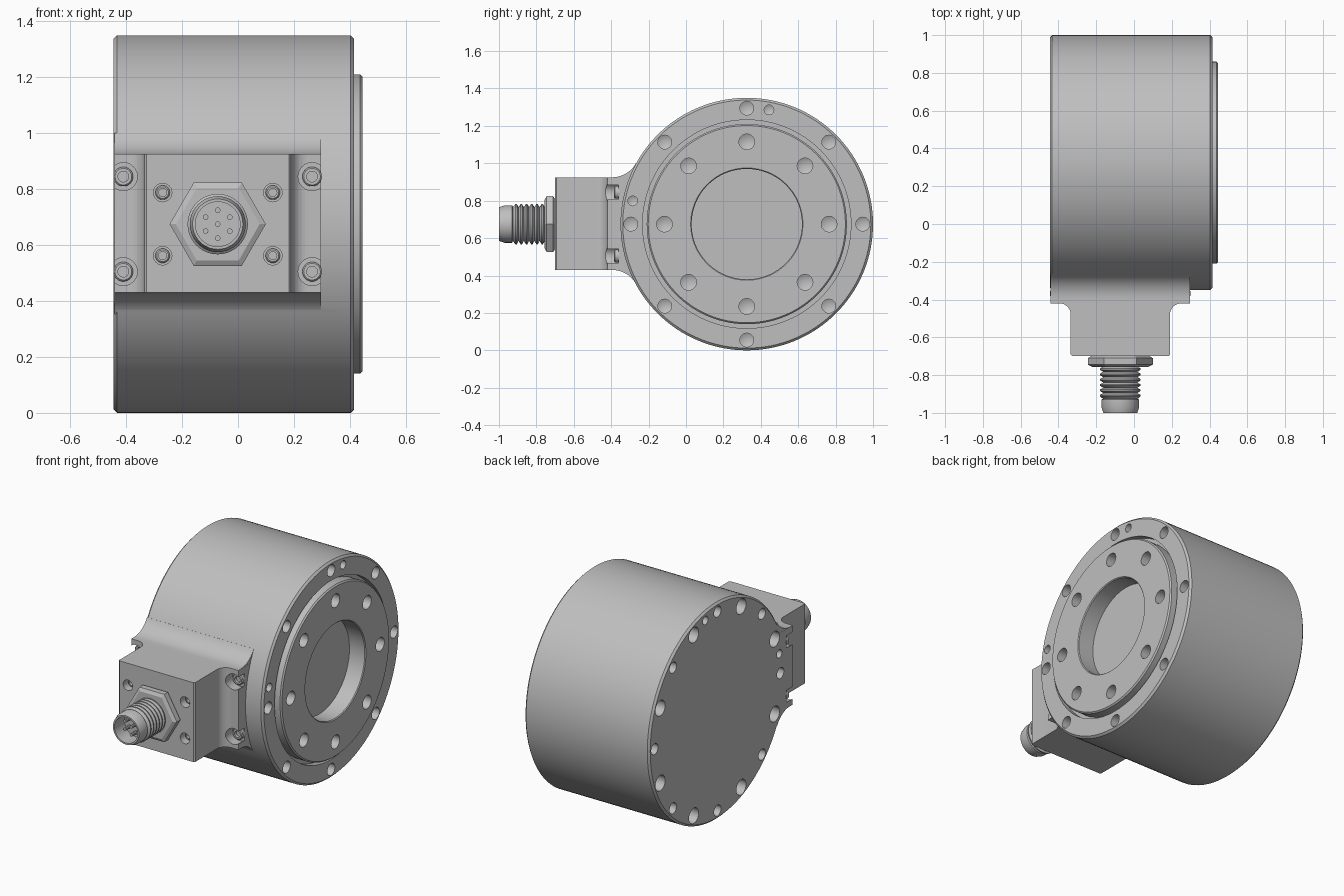
import bpy, bmesh, math
from mathutils import Matrix, Vector

if "Cube" in bpy.data.objects:
    bpy.data.objects.remove(bpy.data.objects["Cube"], do_unlink=True)

steel = bpy.data.materials.new("grey metal")
steel.use_nodes = True
GREY = (0.52, 0.52, 0.52, 1)
steel.diffuse_color = GREY
steel.node_tree.nodes["Principled BSDF"].inputs["Base Color"].default_value = GREY

CY, CZ, R = 0.325, 0.675, 0.675      # drum axis and radius
CX = -0.0725                         # connector block centre
BACK, FACE, PLATE = -0.445, 0.415, 0.445
TO_X = Matrix.Rotation(math.pi / 2, 4, 'Y')
TO_FRONT = Matrix.Rotation(math.pi / 2, 4, 'X')


def lathe(bm, profile, at, turn, steps=32):
    """Spin (distance, radius) points round an axis and place the solid."""
    part = bmesh.new()
    vs = [part.verts.new((r, 0, d)) for d, r in profile]
    es = [part.edges.new(p) for p in zip(vs, vs[1:])]
    bmesh.ops.spin(part, geom=vs + es, cent=(0, 0, 0), axis=(0, 0, 1),
                   angle=2 * math.pi, steps=steps)
    bmesh.ops.remove_doubles(part, verts=part.verts, dist=1e-5)
    bmesh.ops.recalc_face_normals(part, faces=part.faces)
    part.transform(Matrix.Translation(at) @ turn)
    tmp = bpy.data.meshes.new("tmp")
    part.to_mesh(tmp)
    part.free()
    bm.from_mesh(tmp)
    bpy.data.meshes.remove(tmp)


def rod(bm, radius, length, at, turn, steps=24):
    lathe(bm, [(0, 0), (0, radius), (length, radius), (length, 0)], at, turn, steps)


def prism(bm, points, offset):
    face = bm.faces.new([bm.verts.new(p) for p in points])
    ext = bmesh.ops.extrude_face_region(bm, geom=[face])["geom"]
    bmesh.ops.translate(bm, vec=offset,
                        verts=[v for v in ext if isinstance(v, bmesh.types.BMVert)])
    bmesh.ops.recalc_face_normals(bm, faces=bm.faces)


def make(name, bm):
    me = bpy.data.meshes.new(name)
    bm.to_mesh(me)
    bm.free()
    me.materials.append(steel)
    ob = bpy.data.objects.new(name, me)
    bpy.context.collection.objects.link(ob)
    return ob


def activate(ob):
    bpy.ops.object.select_all(action='DESELECT')
    ob.select_set(True)
    bpy.context.view_layer.objects.active = ob


def combine(ob, other, operation):
    mod = ob.modifiers.new("cut", 'BOOLEAN')
    mod.operation, mod.solver, mod.object = operation, 'EXACT', other
    activate(ob)
    bpy.ops.object.modifier_apply(modifier=mod.name)
    bpy.data.objects.remove(other, do_unlink=True)


def smooth(ob):
    activate(ob)
    bpy.ops.object.shade_smooth_by_angle(angle=math.radians(30))


def arc(cx, cy, r, a0, a1, n=8):
    return [(cx + r * math.cos(a0 + (a1 - a0) * i / n),
             cy + r * math.sin(a0 + (a1 - a0) * i / n)) for i in range(n + 1)]


# Drum with raised output plate, ring groove and central recess
bm = bmesh.new()
c = 0.012
lathe(bm, [(BACK, 0), (BACK, R - c), (BACK + c, R), (FACE - c, R), (FACE, R - c),
           (FACE, 0.557), (FACE - 0.04, 0.557), (FACE - 0.04, 0.535),
           (PLATE - 0.008, 0.535), (PLATE, 0.527), (PLATE, 0.3), (PLATE - 0.005, 0.295),
           (PLATE - 0.11, 0.295), (PLATE - 0.11, 0)], (0, CY, CZ), TO_X, 128)
drum = make("drum_housing", bm)

# Connector block: flange flowing into a narrower neck
half, neck, f = 0.3695, 0.2625, 0.06
side = [(half, 0), (half, -0.42)]
side += arc(neck + f, -0.42 - f, f, math.pi / 2, math.pi)
side += [(neck, -0.692), (neck - 0.008, -0.70)]
outline = side + [(-x, y) for x, y in reversed(side)]
bm = bmesh.new()
low, high = 0.43, 0.925
prism(bm, [(CX + x, y, low) for x, y in outline], Vector((0, 0, high - low)))
combine(drum, make("connector_block", bm), 'UNION')

# Flared fillets joining the block to the drum
h = (high - low) / 2
fr = 0.145
dz = h + fr
dy = math.sqrt((R + fr) ** 2 - dz ** 2)
flare = arc(CY - dy, dz, fr, -math.pi / 2, -math.atan2(dz, dy), 10)
flare = flare + [(0, h)]
flare += [(y, -z) for y, z in reversed(flare)]
bm = bmesh.new()
prism(bm, [(CX - half + 0.001, y, (low + high) / 2 + z) for y, z in flare],
      Vector((2 * half - 0.002, 0, 0)))
combine(drum, make("block_fillets", bm), 'UNION')

# All bolt holes, cut in one go
cuts = bmesh.new()


def face_hole(x, ring, angle, radius, depth):
    """Drilled hole, centred on a face of the drum, with a conical bottom."""
    at = (x - depth, CY + ring * math.cos(angle), CZ + ring * math.sin(angle))
    lathe(cuts, [(-radius / 2, 0), (0, radius), (2 * depth, radius),
                 (2 * depth + radius / 2, 0)], at, TO_X, 20)


for i in range(8):
    a = i * math.pi / 4
    face_hole(PLATE, 0.44, a, 0.042, 0.08)
    face_hole(FACE, 0.62, a, 0.037, 0.08)
    face_hole(BACK, 0.62, a, 0.034, 0.08)
    face_hole(BACK, 0.61, a + math.pi / 8, 0.048, 0.1)
for a in (math.radians(79), math.radians(168.5)):
    for x in (FACE, BACK):
        face_hole(x, 0.622, a, 0.026, 0.08)
flange_spots = [(CX + sx * 0.3375, CZ + sz * 0.17) for sx in (-1, 1) for sz in (-1, 1)]
neck_spots = [(CX + sx * 0.197, CZ + sz * 0.113) for sx in (-1, 1) for sz in (-1, 1)]
for x, z in flange_spots:
    rod(cuts, 0.05, 0.23, (x, -0.36, z), TO_FRONT)
for x, z in neck_spots:
    rod(cuts, 0.033, 0.1, (x, -0.64, z), TO_FRONT)
combine(drum, make("hole_cutters", cuts), 'DIFFERENCE')
smooth(drum)

# Socket screws in the flange and the neck face
for name, spots, y, r in (("flange_screws", flange_spots, -0.355, 0.035),
                          ("neck_screws", neck_spots, -0.635, 0.026)):
    bm = bmesh.new()
    for x, z in spots:
        lathe(bm, [(0, 0), (0, r), (0.025, r), (0.03, r - 0.005), (0.03, r * 0.55),
                   (0.012, r * 0.55), (0.012, 0)], (x, y, z), TO_FRONT, 18)
    smooth(make(name, bm))

# Hexagonal nut
bm = bmesh.new()
lathe(bm, [(0, 0), (0, 0.155), (0.01, 0.172), (0.045, 0.172), (0.056, 0.15), (0.056, 0)],
      (CX, -0.70, CZ), TO_FRONT, 6)
make("hex_nut", bm)

# Threaded connector sleeve, open at the tip
profile = [(0, 0), (0, 0.092)]
pitch = 0.028
for i in range(6):
    d = 0.055 + i * pitch
    profile += [(d, 0.09), (d + pitch * 0.35, 0.108), (d + pitch * 0.6, 0.108)]
profile += [(0.225, 0.092), (0.23, 0.1), (0.27, 0.1), (0.3, 0.09),
            (0.3, 0.08), (0.2, 0.08), (0.2, 0)]
bm = bmesh.new()
lathe(bm, profile, (CX, -0.70, CZ), TO_FRONT, 40)
smooth(make("connector_sleeve", bm))

# Contact pins: one in the middle, six around it
bm = bmesh.new()
ring = [(0, 0)] + [(0.05 * math.cos(i * math.pi / 3 + math.pi / 6),
                    0.05 * math.sin(i * math.pi / 3 + math.pi / 6)) for i in range(6)]
for x, z in ring:
    rod(bm, 0.01, 0.06, (CX + x, -0.89, CZ + z), TO_FRONT, 10)
smooth(make("contact_pins", bm))
